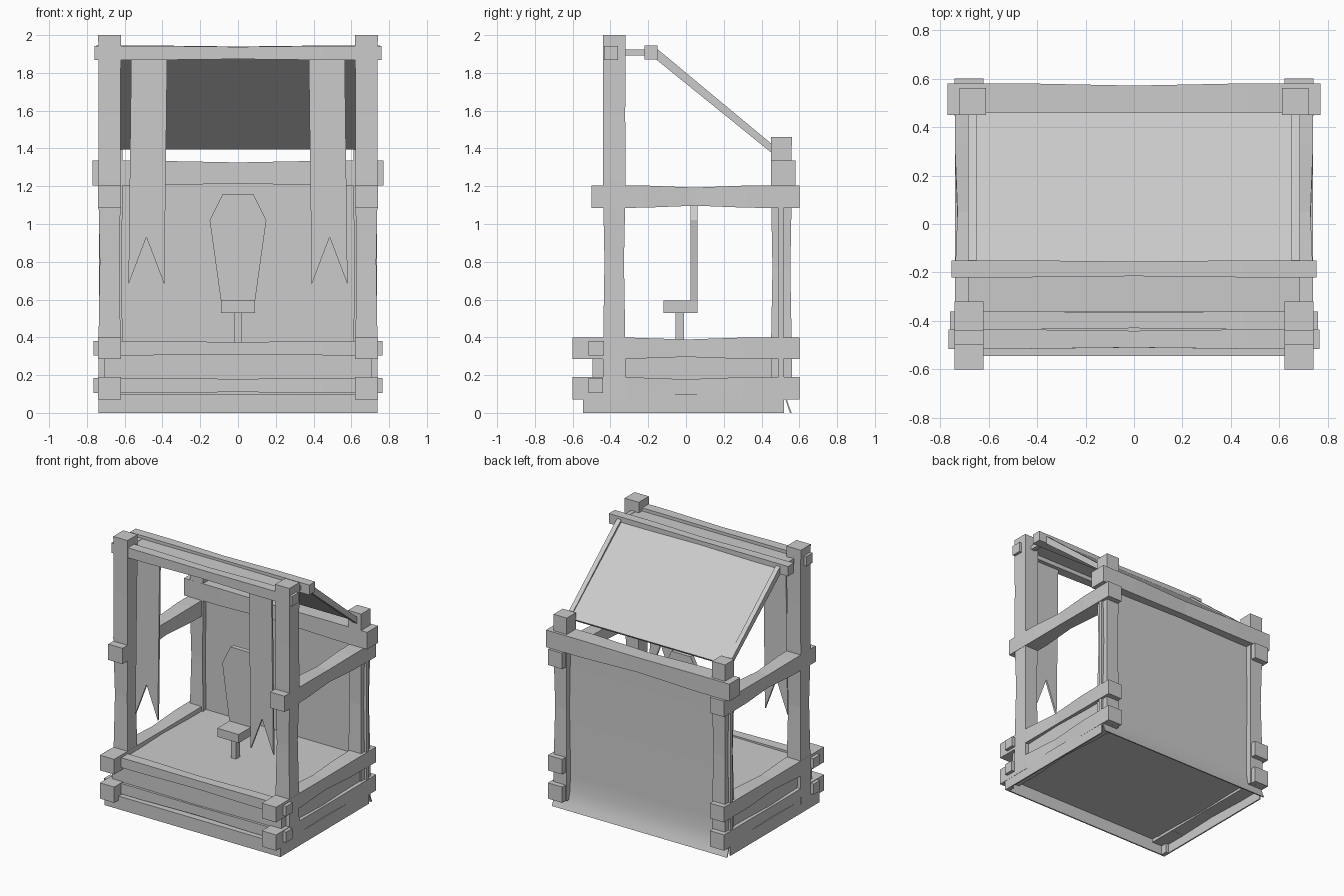
import bpy, bmesh, math
from mathutils import Vector

if "Cube" in bpy.data.objects:
    bpy.data.objects.remove(bpy.data.objects["Cube"])


def finish(bm, name):
    bmesh.ops.recalc_face_normals(bm, faces=bm.faces)
    me = bpy.data.meshes.new(name)
    bm.to_mesh(me)
    bm.free()
    ob = bpy.data.objects.new(name, me)
    bpy.context.collection.objects.link(ob)
    return ob


def beam(name, lo, hi, axis=0, waist=((0, 1), (1, 1))):
    """Box between two corners, scaled about its centre line at given stations."""
    lo, hi = Vector(lo), Vector(hi)
    mid, half = (lo + hi) / 2, (hi - lo) / 2
    u, v = [i for i in range(3) if i != axis]
    bm = bmesh.new()
    rings = []
    for t, s in waist:
        ring = []
        for a, b in ((-1, -1), (1, -1), (1, 1), (-1, 1)):
            p = mid.copy()
            p[axis] = lo[axis] + t * (hi[axis] - lo[axis])
            p[u] += a * half[u] * s
            p[v] += b * half[v] * s
            ring.append(bm.verts.new(p))
        rings.append(ring)
    for r, q in zip(rings, rings[1:]):
        for i in range(4):
            bm.faces.new((r[i], r[(i + 1) % 4], q[(i + 1) % 4], q[i]))
    bm.faces.new(rings[0])
    bm.faces.new(rings[-1])
    return finish(bm, name)


def extrude(name, pts, axis, a, b):
    """Profile extruded along x (points are y,z) or along y (points are x,z)."""
    bm = bmesh.new()
    place = lambda p, d: (d, p[0], p[1]) if axis == 0 else (p[0], d, p[1])
    face = bm.faces.new([bm.verts.new(place(p, a)) for p in pts])
    new = bmesh.ops.extrude_face_region(bm, geom=[face])["geom"]
    step = Vector((0, 0, 0))
    step[axis] = b - a
    bmesh.ops.translate(bm, vec=step, verts=[g for g in new if isinstance(g, bmesh.types.BMVert)])
    return finish(bm, name)


def mirror(ob):
    ob.modifiers.new("mirror_x", "MIRROR")


CARVED = ((0, 1), (.25, .98), (.5, .8), (.75, .98), (1, 1))
ROUGH = ((0, 1), (.2, 1), (.5, .86), (.8, 1), (1, 1))

# corner posts, slightly waisted
mirror(beam("front_post", (.62, -.44, .07), (.74, -.32, 2), 2,
            ((0, 1), (.17, .97), (.38, .86), (.53, .96), (.6, 1), (.78, .97), (1, 1))))
mirror(beam("back_post", (.61, .45, .07), (.72, .56, 1.46), 2,
            ((0, 1), (.2, 1), (.5, .86), (.75, .98), (1, 1))))

# side rails at three heights
for name, y0, z0, z1 in (("lower_side_rail", -.6, .07, .19),
                         ("floor_side_rail", -.6, .285, .4),
                         ("upper_side_rail", -.5, 1.085, 1.205)):
    mirror(beam(name, (.62, y0, z0), (.74, .6, z1), 1, CARVED))

# cross rails
beam("lower_front_rail", (-.765, -.515, .105), (.765, -.44, .185), 0, ROUGH)
beam("floor_front_rail", (-.765, -.515, .305), (.765, -.435, .38), 0, ROUGH)
beam("back_top_rail", (-.77, .45, 1.205), (.77, .58, 1.335), 0, ROUGH)
beam("top_front_rail", (-.76, -.435, 1.868), (.76, -.36, 1.943), 0, ROUGH)
beam("ridge_rail", (-.753, -.22, 1.87), (.753, -.15, 1.945), 0, ROUGH)

# base: thin stepped skirts around a floor raised off the ground
mirror(extrude("side_skirt", [(.728, 0), (.738, 0), (.738, .1), (.71, .1), (.71, .36),
                              (.67, .36), (.67, .095), (.728, .095)], 1, -.49, .52))
extrude("front_skirt", [(-.535, 0), (-.545, 0), (-.545, .1), (-.495, .1), (-.495, .33),
                        (-.46, .33), (-.46, .095), (-.535, .095)], 0, -.71, .71)
for s in (-1, 1):
    beam("skirt_corner", (s * .705, -.545, 0), (s * .738, -.485, .1))
beam("floor", (-.7, -.48, .09), (.7, .5, .365))

# back wall with softly flared foot
wall = extrude("back_wall", [(.55, 0), (.56, 0), (.544, .04), (.532, .08), (.52, .14), (.515, .25),
                             (.515, 1.25), (.49, 1.25), (.49, .1), (.52, .09)], 0, -.735, .735)
bpy.context.view_layer.objects.active = wall
wall.select_set(True)
bpy.ops.object.shade_smooth_by_angle(angle=math.radians(25))

# canopy: cloth and its poles
extrude("canopy_cloth", [(-.36, 1.9), (-.18, 1.9), (.45, 1.395), (.46, 1.41), (-.17, 1.922),
                         (-.36, 1.919)], 0, -.65, .65)
mirror(extrude("canopy_pole", [(-.36, 1.893), (-.185, 1.893), (.47, 1.363), (.47, 1.41),
                               (-.15, 1.925), (-.36, 1.922)], 0, .65, .685))

# swallow-tailed banners
mirror(extrude("banner", [(.375, 1.89), (.565, 1.89), (.58, .68), (.485, .93), (.39, .68)],
               1, -.405, -.39))

# chair
extrude("chair_back", [(-.08, 1.16), (.08, 1.16), (.15, 1.02), (.09, .59), (-.09, .59),
                       (-.15, 1.02)], 1, .025, .06)
beam("chair_seat", (-.09, -.12, .53), (.09, .06, .595))
beam("chair_leg", (-.022, -.055, .35), (.022, -.01, .54))
